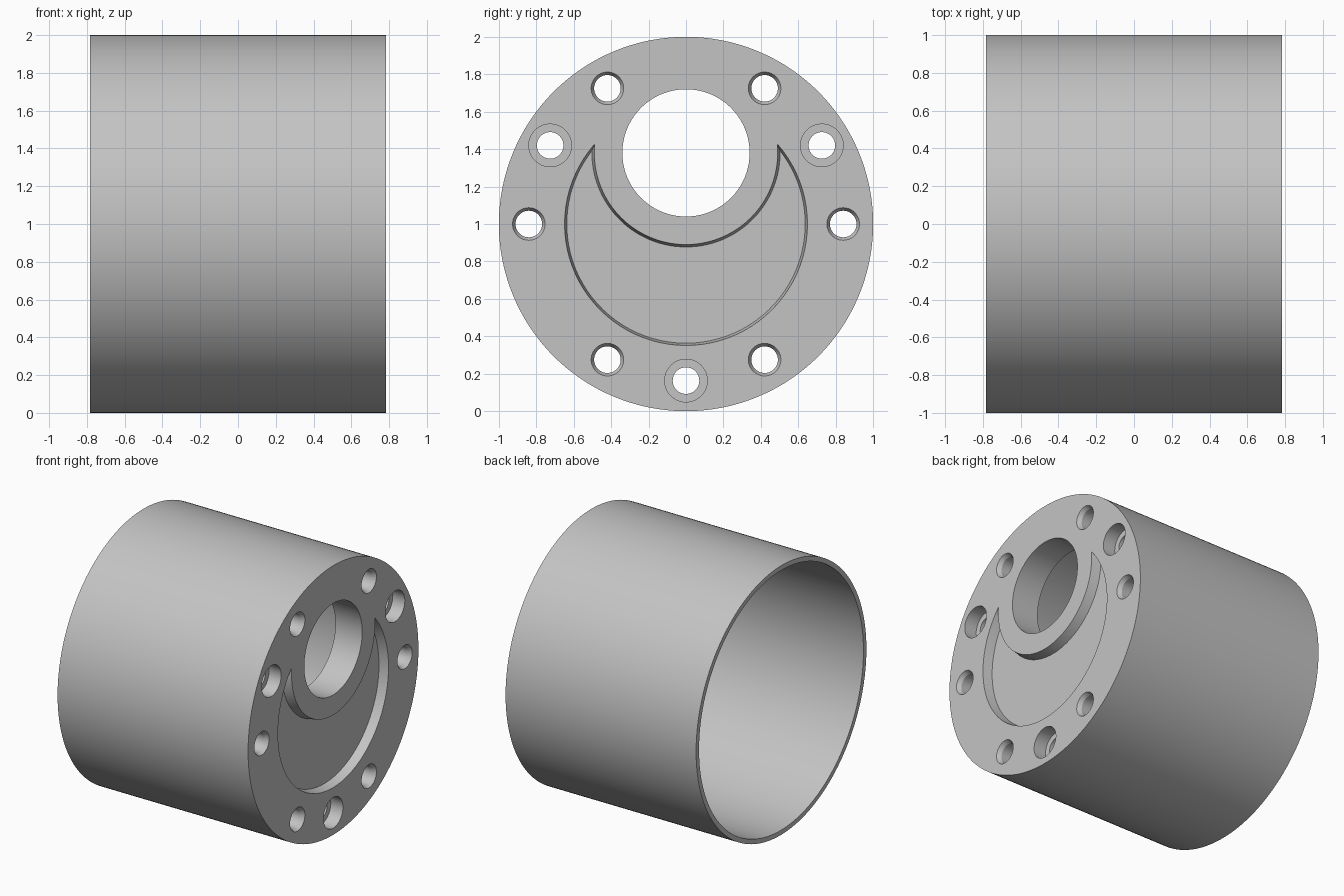
import bpy, bmesh
from math import sin, cos, pi, asin

cube = bpy.data.objects.get("Cube")
if cube:
    bpy.data.objects.remove(cube, do_unlink=True)

FACE = 0.783        # x of the drilled end face
PLATE = 0.22        # end plate thickness
BORE_Z = 1.38

grey = bpy.data.materials.new("plain grey")
grey.use_nodes = True
grey.diffuse_color = (0.55, 0.55, 0.55, 1)
grey.node_tree.nodes["Principled BSDF"].inputs["Base Color"].default_value = (0.55, 0.55, 0.55, 1)


def loft(name, rings):
    """Skin a stack of equal-length point rings and cap both ends."""
    bm = bmesh.new()
    loops = [[bm.verts.new(p) for p in ring] for ring in rings]
    n = len(loops[0])
    for a, b in zip(loops, loops[1:]):
        for i in range(n):
            j = (i + 1) % n
            bm.faces.new((a[i], a[j], b[j], b[i]))
    bm.faces.new(loops[0])
    bm.faces.new(loops[-1])
    bmesh.ops.recalc_face_normals(bm, faces=bm.faces)
    mesh = bpy.data.meshes.new(name)
    bm.to_mesh(mesh)
    bm.free()
    mesh.materials.append(grey)
    obj = bpy.data.objects.new(name, mesh)
    bpy.context.collection.objects.link(obj)
    return obj


def turned(name, profile, y=0, z=1, seg=64):
    """Revolve (x, radius) points about an axis parallel to x."""
    return loft(name, [[(x, y + r * cos(2 * pi * i / seg), z + r * sin(2 * pi * i / seg))
                        for i in range(seg)] for x, r in profile])


def crescent(x, outer, inner, n=64):
    """Crescent between the large circle and the boss around the bore."""
    d = BORE_Z - 1
    h = (outer ** 2 - inner ** 2 + d ** 2) / (2 * d)
    a = asin(h / outer)
    b = asin((h - d) / inner)
    pts = []
    for i in range(n + 1):
        t = pi - a + (pi + 2 * a) * i / n
        pts.append((x, outer * cos(t), 1 + outer * sin(t)))
    for i in range(1, n):
        t = b - (pi + 2 * b) * i / n
        pts.append((x, inner * cos(t), BORE_Z + inner * sin(t)))
    return pts


# Cup: closed by a thick plate at one end, thin-walled and open at the other
inside = FACE - PLATE
cup = turned("cup_housing", [(FACE, 1), (-FACE, 1), (-FACE, 0.965), (inside, 0.965)], seg=192)

# Cutters: bore, chamfered holes, counterbored holes, crescent pocket
out, deep = FACE + 0.05, inside - 0.05
cutters = [turned("bore_cutter", [(out, 0.34), (deep, 0.34)], 0, BORE_Z, 128)]
for s in (-1, 1):
    for y, z in ((0.42, 1.725), (0.84, 1), (0.42, 0.275)):
        cutters.append(turned("bolt_hole_cutter", [(out, 0.087), (FACE, 0.087),
                       (FACE - 0.03, 0.071), (deep, 0.071)], s * y, z))
for y, z in ((-0.726, 1.42), (0.726, 1.42), (0, 0.163)):
    cutters.append(turned("counterbore_cutter", [(out, 0.114), (FACE - 0.1, 0.114),
                   (FACE - 0.1, 0.071), (deep, 0.071)], y, z))
cutters.append(loft("crescent_cutter", [crescent(FACE + 0.01, 0.651, 0.488),
                    crescent(FACE, 0.649, 0.49), crescent(FACE - 0.07, 0.637, 0.503)]))

for cutter in cutters:
    cutter.hide_render = True
    mod = cup.modifiers.new("cut", 'BOOLEAN')
    mod.operation = 'DIFFERENCE'
    mod.solver = 'EXACT'
    mod.object = cutter

# Bake the cuts and drop the cutters
graph = bpy.context.evaluated_depsgraph_get()
cut_mesh = bpy.data.meshes.new_from_object(cup.evaluated_get(graph))
cup.modifiers.clear()
cup.data = cut_mesh
for cutter in cutters:
    bpy.data.objects.remove(cutter, do_unlink=True)

bpy.ops.object.select_all(action='DESELECT')
cup.select_set(True)
bpy.context.view_layer.objects.active = cup
bpy.ops.object.shade_smooth_by_angle(angle=0.4)
